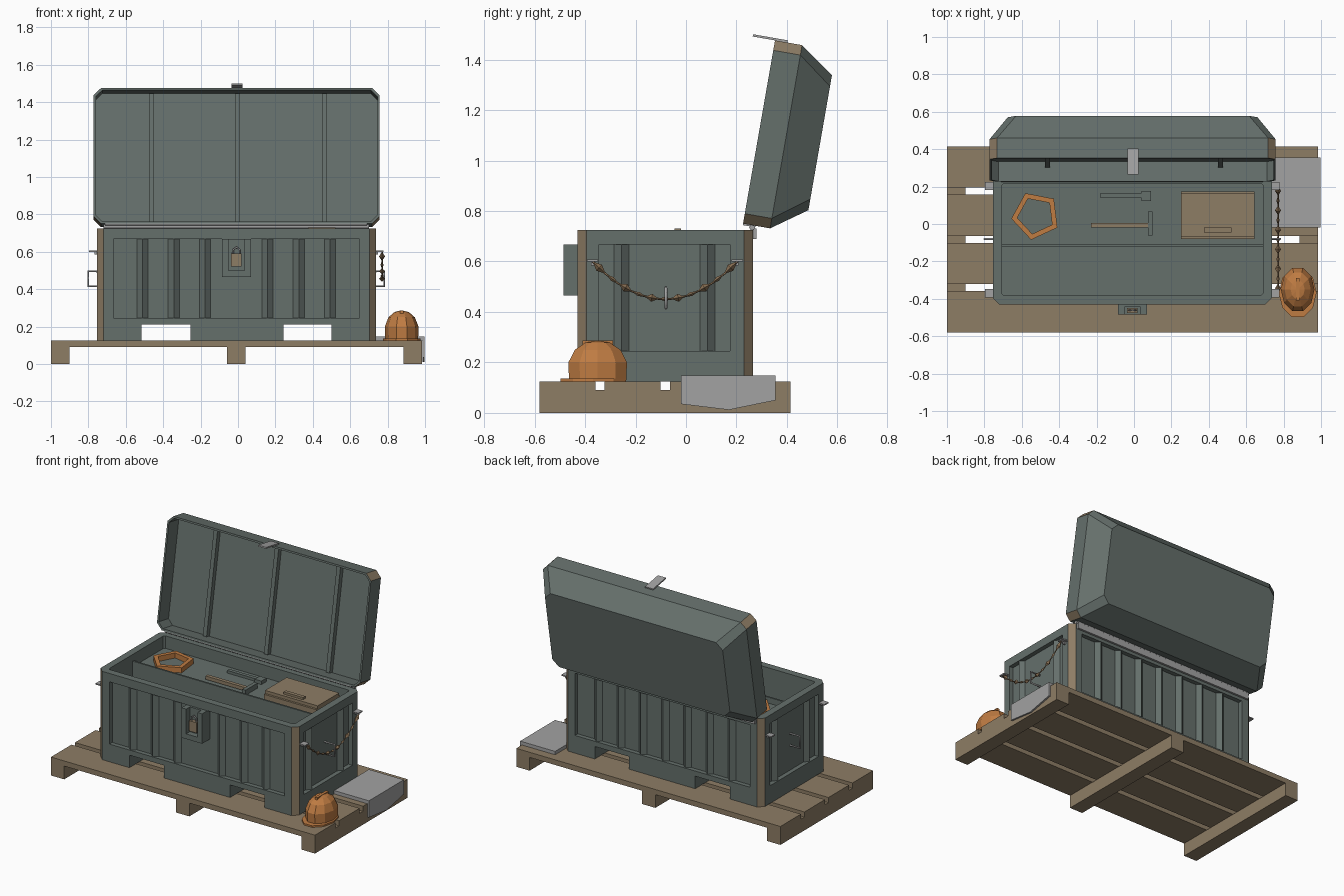
import bpy, bmesh, math
from mathutils import Vector, Matrix

if "Cube" in bpy.data.objects:
    bpy.data.objects.remove(bpy.data.objects["Cube"])


def material(name, rgb):
    m = bpy.data.materials.new(name)
    m.use_nodes = True
    m.diffuse_color = (*rgb, 1)
    m.node_tree.nodes["Principled BSDF"].inputs["Base Color"].default_value = (*rgb, 1)
    return m


GREEN = material("grey green paint", (0.13, 0.16, 0.148))
WOOD = material("weathered wood", (0.27, 0.205, 0.13))
ORANGE = material("orange plastic", (0.52, 0.2, 0.055))
STEEL = material("pale steel", (0.36, 0.36, 0.36))
RUST = material("rusty brown", (0.24, 0.155, 0.085))


def finish(name, bm, *mats):
    bmesh.ops.recalc_face_normals(bm, faces=bm.faces)
    me = bpy.data.meshes.new(name)
    bm.to_mesh(me)
    bm.free()
    for m in mats:
        me.materials.append(m)
    ob = bpy.data.objects.new(name, me)
    bpy.context.collection.objects.link(ob)
    return ob


def loft(name, rings, *mats, matrix=None):
    """Skin a stack of equal-length rings and cap both ends."""
    bm = bmesh.new()
    vs = [[bm.verts.new(p) for p in r] for r in rings]
    for a, b in zip(vs, vs[1:]):
        for i in range(len(a)):
            j = (i + 1) % len(a)
            bm.faces.new((a[i], a[j], b[j], b[i]))
    bm.faces.new(vs[0])
    bm.faces.new(vs[-1])
    if matrix:
        bm.transform(matrix)
    return finish(name, bm, *mats)


def box(name, x, y, z, mat, matrix=None):
    corners = [(x[0], y[0]), (x[1], y[0]), (x[1], y[1]), (x[0], y[1])]
    return loft(name, [[(a, b, h) for a, b in corners] for h in z], mat, matrix=matrix)


def octagon(x0, x1, y0, y1, c, z, inset=0):
    x0, x1, y0, y1 = x0 + inset, x1 - inset, y0 + inset, y1 - inset
    return [(x0 + c, y0, z), (x1 - c, y0, z), (x1, y0 + c, z), (x1, y1 - c, z),
            (x1 - c, y1, z), (x0 + c, y1, z), (x0, y1 - c, z), (x0, y0 + c, z)]


def tube(name, pts, radius, mat, sides=6, closed=False):
    cu = bpy.data.curves.new(name, "CURVE")
    cu.dimensions = "3D"
    cu.bevel_depth = radius
    cu.bevel_resolution = max(0, sides // 2 - 2)
    cu.use_fill_caps = True
    s = cu.splines.new("POLY")
    s.points.add(len(pts) - 1)
    for p, co in zip(s.points, pts):
        p.co = (*co, 1)
    s.use_cyclic_u = closed
    cu.materials.append(mat)
    ob = bpy.data.objects.new(name, cu)
    bpy.context.collection.objects.link(ob)
    return ob


# Pallet: four deck boards on three runners
for i in range(4):
    y = -0.58 + i * 0.258
    box(f"pallet_board_{i}", (-1, 0.985), (y, y + 0.221), (0.09, 0.125), WOOD)
for i, x in enumerate((-1, -0.06, 0.885)):
    box(f"pallet_runner_{i}", (x, x + 0.1), (-0.58, 0.415), (0, 0.09), WOOD)

# Chest shell: chamfered corners, hollow, with recessed panels and fork slots
X0, X1, Y0, Y1 = -0.755, 0.737, -0.43, 0.265
shell = loft("chest_body", [octagon(X0, X1, Y0, Y1, 0.035, 0.125),
                            octagon(X0, X1, Y0, Y1, 0.035, 0.725),
                            octagon(X0, X1, Y0, Y1, 0.01, 0.725, 0.048),
                            octagon(X0, X1, Y0, Y1, 0.01, 0.25, 0.048)], GREEN, WOOD)
PANEL_X, PANEL_Y, PANEL_Z, DEPTH = (-0.665, 0.65), (-0.345, 0.175), (0.245, 0.668), 0.03
cutters = [
    box("cut_front", PANEL_X, (Y0 - 0.1, Y0 + DEPTH), PANEL_Z, GREEN),
    box("cut_back", PANEL_X, (Y1 - DEPTH, Y1 + 0.1), PANEL_Z, GREEN),
    box("cut_right", (X0 - 0.1, X0 + DEPTH), PANEL_Y, PANEL_Z, GREEN),
    box("cut_left", (X1 - DEPTH, X1 + 0.1), PANEL_Y, PANEL_Z, GREEN),
    box("cut_slot_a", (-0.515, -0.255), (-1, 1), (0, 0.21), GREEN),
    box("cut_slot_b", (0.242, 0.5), (-1, 1), (0, 0.21), GREEN)]
bpy.context.view_layer.objects.active = shell
for c in cutters:
    mod = shell.modifiers.new(c.name, "BOOLEAN")
    mod.operation, mod.solver, mod.object = "DIFFERENCE", "EXACT", c
    bpy.ops.object.modifier_apply(modifier=mod.name)
    bpy.data.objects.remove(c)
for p in shell.data.polygons:
    diagonal = abs(p.normal.x) > 0.5 and abs(p.normal.y) > 0.5
    p.material_index = int(diagonal and p.area > 0.01 and p.center.y * p.normal.y > 0
                           and abs(p.center.x) > 0.705)


# Triangular ribs standing in the recessed panels
def rib(name, base, along, out):
    base, along, out = Vector(base), Vector(along), Vector(out)
    tri = [base - along * 0.03, base + along * 0.03, base + out * 0.026]
    loft(name, [[(p.x, p.y, z) for p in tri] for z in PANEL_Z], GREEN)


for k in range(-3, 4):
    x = -0.009 + k * 0.167
    if k:
        rib(f"front_rib_{k}", (x, Y0 + DEPTH, 0), (1, 0, 0), (0, -1, 0))
    rib(f"back_rib_{k}", (x, Y1 - DEPTH, 0), (1, 0, 0), (0, 1, 0))
for k in (-1, 1):
    y = -0.085 + k * 0.17
    rib(f"right_rib_{k}", (X0 + DEPTH, y, 0), (0, 1, 0), (-1, 0, 0))
    rib(f"left_rib_{k}", (X1 - DEPTH, y, 0), (0, 1, 0), (1, 0, 0))

# Lid: built flat as a bevelled shell, then swung open on the hinge
t = math.radians(9.9)
swing = Matrix(((1, 0, 0, 0), (0, math.sin(t), math.cos(t), 0.226),
                (0, math.cos(t), -math.sin(t), 0.75), (0, 0, 0, 1)))
L = (-0.772, 0.757, 0, 0.737)
lid = loft("lid", [octagon(*L, 0.045, 0.246, 0.097), octagon(*L, 0.04, 0.109),
                   octagon(*L, 0.04, 0), octagon(*L, 0.035, 0, 0.012),
                   octagon(*L, 0.035, 0.107, 0.012)], GREEN, WOOD, matrix=swing)
back = swing.to_3x3().transposed()
for p in lid.data.polygons:
    n = back @ p.normal
    centre = swing.inverted() @ p.center
    outward = n.x * centre.x > 0 and n.y * (centre.y - 0.37) > 0
    p.material_index = int(abs(n.z) < 0.1 and min(abs(n.x), abs(n.y)) > 0.4 and outward)
for i, x in enumerate((-0.462, -0.003, 0.462)):
    box(f"lid_rib_{i}", (x - 0.014, x + 0.014), (0.015, 0.72), (0.075, 0.11), GREEN, swing)
box("lid_hasp", (-0.035, 0.025), (0.737, 0.746), (-0.09, 0.05), STEEL, swing)

# Hinge
tube("hinge_pin", [(-0.72, 0.262, 0.735), (0.7, 0.262, 0.735)], 0.012, STEEL)
box("hinge_leaf", (-0.71, 0.69), (0.265, 0.279), (0.69, 0.73), STEEL)
box("hinge_lid_leaf", (-0.71, 0.69), (-0.006, 0.002), (0, 0.05), STEEL, swing)

# Lock housing and padlock
box("lock_housing_back", (-0.05, 0.035), (-0.445, -0.39), (0.5, 0.668), GREEN)
box("lock_housing_base", (-0.085, 0.07), (-0.485, -0.4), (0.465, 0.5), GREEN)
for i, x in enumerate((-0.085, 0.035)):
    box(f"lock_housing_side_{i}", (x, x + 0.035), (-0.485, -0.4), (0.5, 0.668), GREEN)
box("padlock_body", (-0.037, 0.02), (-0.475, -0.448), (0.52, 0.59), WOOD)
tube("padlock_shackle", [(-0.026, -0.461, 0.585), (-0.026, -0.461, 0.61), (-0.008, -0.461, 0.625),
                         (0.009, -0.461, 0.61), (0.009, -0.461, 0.585)], 0.005, STEEL)

# End handles and hooks
for side, wall, s in (("right", X0, -1), ("left", X1, 1)):
    a, b = wall - s * DEPTH, wall + s * 0.045
    tube(f"{side}_handle", [(a, -0.08, 0.415), (b, -0.08, 0.415), (b, -0.08, 0.495),
                            (a, -0.08, 0.495)], 0.006, STEEL)
    for i, y in enumerate((-0.37, 0.203)):
        xs = sorted((wall - s * 0.005, wall + s * 0.042))
        box(f"{side}_hook_{i}", xs, (y - 0.022, y + 0.022), (0.6, 0.608), STEEL)
        xs = sorted((wall, wall + s * 0.012))
        box(f"{side}_hook_stem_{i}", xs, (y - 0.006, y + 0.006), (0.585, 0.602), STEEL)

# Drooping chain of diamond links
def sag(f):
    return Vector((0.77, -0.37 + 0.573 * f, 0.6 - 0.6 * f * (1 - f)))


tube("chain_core", [sag(i / 12) for i in range(13)], 0.004, RUST, 4)
for i in range(11):
    a, b = sag(i / 11), sag((i + 1) / 11)
    r = 0.016 if i % 2 == 0 else 0.009
    bm = bmesh.new()
    turn = (b - a).to_track_quat("Z", "Y").to_matrix().to_4x4()
    for depth in (1, -1):
        h = (b - a).length / 2
        bmesh.ops.create_cone(bm, segments=4, radius1=r, radius2=0, depth=h,
                              matrix=Matrix.Translation((a + b) / 2) @ turn
                              @ Matrix.Diagonal((1, 1, depth, 1)) @ Matrix.Translation((0, 0, h / 2)))
    bmesh.ops.remove_doubles(bm, verts=bm.verts, dist=0.0005)
    finish(f"chain_link_{i}", bm, RUST)

# Tool tray
box("tray_floor", (-0.708, 0.69), (-0.11, 0.218), (0.56, 0.64), GREEN)
box("tray_front_lip", (-0.708, 0.69), (-0.122, -0.11), (0.56, 0.68), GREEN)

# Tape ring
def pentagon(r, z):
    return [(-0.525 + r * math.cos(a), 0.045 + r * math.sin(a), z)
            for a in (math.radians(115 + 72 * i) for i in range(5))]


bm = bmesh.new()
rings = [[bm.verts.new(p) for p in pentagon(r, z)]
         for r, z in ((0.132, 0.64), (0.132, 0.675), (0.1, 0.675), (0.1, 0.64))]
for a, b in zip(rings, rings[1:] + rings[:1]):
    for i in range(5):
        j = (i + 1) % 5
        bm.faces.new((a[i], a[j], b[j], b[i]))
finish("tape_ring", bm, ORANGE)

# Hammer, wrench and small case
box("hammer_handle", (-0.23, 0.08), (-0.02, 0.005), (0.645, 0.668), WOOD)
box("hammer_head", (0.075, 0.1), (-0.062, 0.066), (0.64, 0.675), GREEN)
box("wrench_shaft", (-0.18, 0.05), (0.14, 0.165), (0.64, 0.658), GREEN)
box("wrench_jaw", (0.04, 0.09), (0.122, 0.177), (0.64, 0.664), GREEN)
box("small_case", (0.25, 0.645), (-0.08, 0.175), (0.64, 0.695), WOOD)
box("small_case_lid", (0.25, 0.645), (-0.066, 0.165), (0.695, 0.716), WOOD)
box("small_case_grip", (0.375, 0.52), (-0.045, -0.02), (0.716, 0.731), WOOD)

# Hard hat
def ellipse(r, z, n=10, dy=0):
    return [(0.875 + 0.09 * r * math.cos(math.tau * i / n),
             -0.35 + dy + 0.122 * r * math.sin(math.tau * i / n), z) for i in range(n)]


loft("hat_dome", [ellipse(r, z) for r, z in
                  ((0.98, 0.13), (1, 0.2), (0.78, 0.25), (0.42, 0.278), (0.1, 0.285))], ORANGE)
loft("hat_brim", [ellipse(1.12, z, 10, -0.018) for z in (0.125, 0.136)], ORANGE)
box("hat_ridge", (0.866, 0.884), (-0.41, -0.29), (0.25, 0.287), ORANGE)

# Folded sheet lying over the pallet edge
box("sheet_top", (0.735, 0.998), (-0.02, 0.355), (0.125, 0.148), STEEL)
drape = [(-0.02, 0.148), (0.355, 0.148), (0.355, 0.05), (0.17, 0.012), (-0.02, 0.035)]
loft("sheet_drape", [[(x, y, z) for y, z in drape] for x in (0.986, 0.998)], STEEL)
